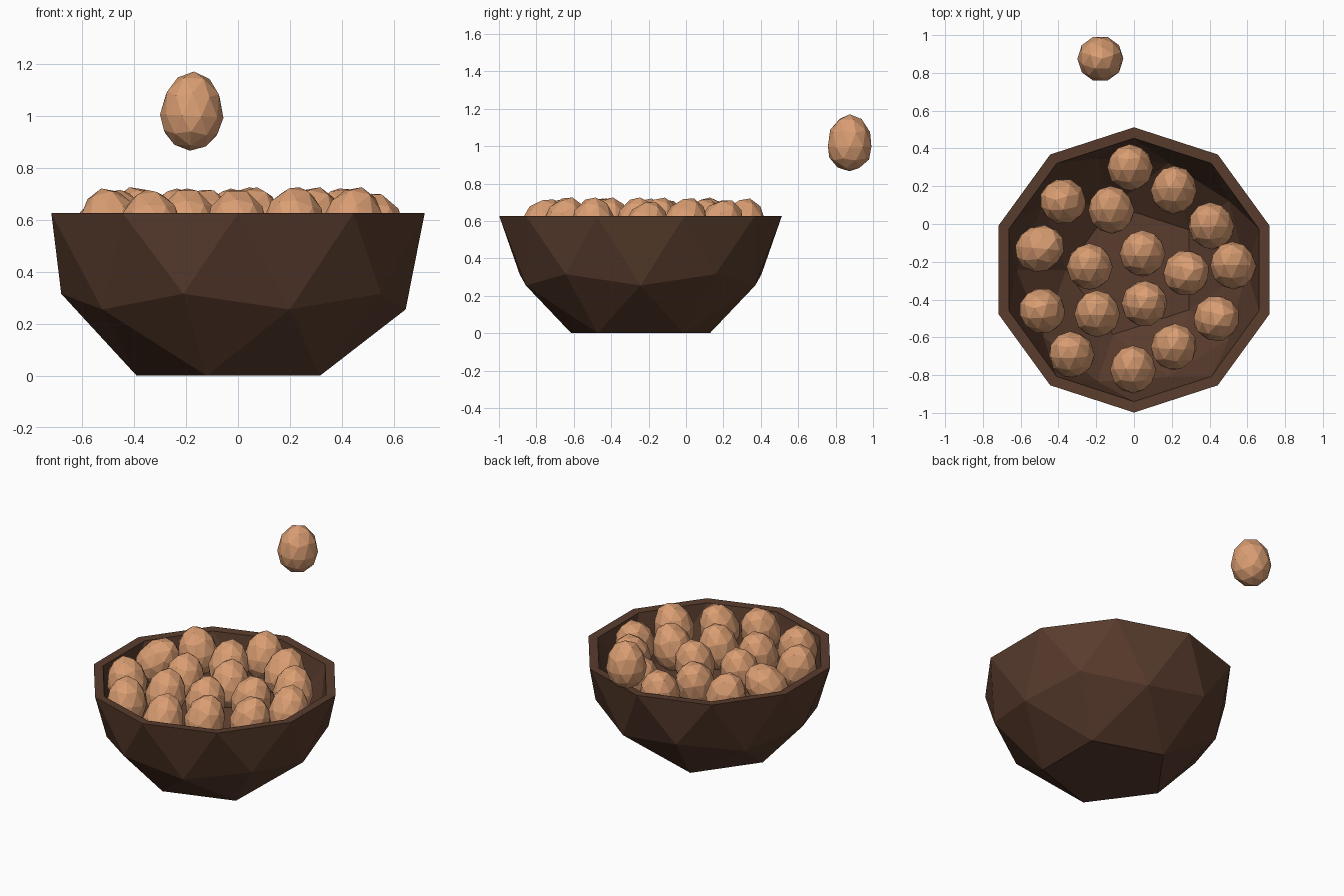
import bpy, bmesh
from math import sin, cos, radians
from mathutils import Matrix, Vector

if "Cube" in bpy.data.objects:
    bpy.data.objects.remove(bpy.data.objects["Cube"])


def material(name, color):
    m = bpy.data.materials.new(name)
    m.diffuse_color = (*color, 1)
    m.use_nodes = True
    m.node_tree.nodes["Principled BSDF"].inputs["Base Color"].default_value = m.diffuse_color
    return m


def add_object(name, bm, mat):
    bmesh.ops.recalc_face_normals(bm, faces=bm.faces)
    me = bpy.data.meshes.new(name)
    bm.to_mesh(me)
    bm.free()
    me.materials.append(mat)
    ob = bpy.data.objects.new(name, me)
    bpy.context.collection.objects.link(ob)
    return ob


wood = material("dark_wood", (0.10, 0.045, 0.026))
shell = material("egg_shell", (0.70, 0.34, 0.17))


# Faceted half-sphere shell: ten-sided rim, zigzag middle ring, five-sided floor
def bowl_skin(bm, rim, high, low, floor):
    def vert(deg, rz):
        a = radians(deg)
        return bm.verts.new((rz[0] * cos(a), rz[0] * sin(a), rz[1]))

    R = [vert(36 * j + 18, rim) for j in range(10)]
    M = [vert(36 * j, high if j % 2 else low) for j in range(10)]
    C = {j: vert(36 * j, floor) for j in range(1, 10, 2)}
    for j in range(10):
        bm.faces.new((R[j - 1], R[j], M[j]))
        bm.faces.new((M[j], R[j], M[(j + 1) % 10]))
    for j in range(1, 10, 2):
        k = (j + 2) % 10
        b = M[(j + 1) % 10]
        bm.faces.new((M[j], b, C[j]))
        bm.faces.new((b, M[k], C[k]))
        bm.faces.new((b, C[k], C[j]))
    bm.faces.new(list(C.values()))
    return R


# Bowl: outer and inner skins joined by a flat rim
bm = bmesh.new()
outer = bowl_skin(bm, (0.755, 0.625), (0.68, 0.315), (0.645, 0.255), (0.39, 0.0))
inner = bowl_skin(bm, (0.697, 0.622), (0.622, 0.34), (0.595, 0.29), (0.36, 0.06))
for j in range(10):
    bm.faces.new((outer[j - 1], outer[j], inner[j], inner[j - 1]))
bowl = add_object("bowl", bm, wood)
bowl.location = (0, -0.243, 0)


# Egg: icosphere with a taller upper half, leaning by tilt degrees towards heading
def egg(name, x, y, top, tilt=0, heading=0):
    bm = bmesh.new()
    bmesh.ops.create_icosphere(bm, subdivisions=2, radius=1)
    for v in bm.verts:
        v.co = Vector((v.co.x * 0.122, v.co.y * 0.122,
                       v.co.z * (0.172 if v.co.z > 0 else 0.133)))
    h = radians(heading)
    rot = (Matrix.Rotation(radians(tilt), 4, Vector((-sin(h), cos(h), 0)))
           @ Matrix.Rotation(radians(18), 4, 'Z'))
    bmesh.ops.transform(bm, matrix=rot, verts=bm.verts)
    xs, ys, zs = zip(*(v.co for v in bm.verts))
    ob = add_object(name, bm, shell)
    ob.location = (x - (max(xs) + min(xs)) / 2, y - (max(ys) + min(ys)) / 2, top - max(zs))


egg("floating_egg", -0.178, 0.875, 1.17, 3, 0)

# Single layer of eggs in the bowl: x, y, top height, tilt, heading
nest = [
    (-0.02, 0.30, 0.72, 15, 100), (0.21, 0.18, 0.71, 25, 80),
    (-0.375, 0.12, 0.725, 15, 170), (-0.12, 0.075, 0.715, 22, 100),
    (0.41, -0.01, 0.72, 20, 110), (0.525, -0.22, 0.70, 22, 100),
    (-0.50, -0.13, 0.715, 38, 30), (0.045, -0.155, 0.725, 15, 90),
    (-0.235, -0.225, 0.72, 15, 90), (0.275, -0.26, 0.725, 15, 20),
    (-0.485, -0.46, 0.72, 15, 160), (-0.195, -0.475, 0.72, 18, 90),
    (0.055, -0.42, 0.725, 12, 60), (0.435, -0.50, 0.725, 15, 20),
    (0.21, -0.65, 0.725, 18, 60), (-0.33, -0.69, 0.715, 15, 120),
    (-0.005, -0.77, 0.715, 22, 90),
]
for i, spec in enumerate(nest, 1):
    egg(f"bowl_egg_{i}", *spec)
